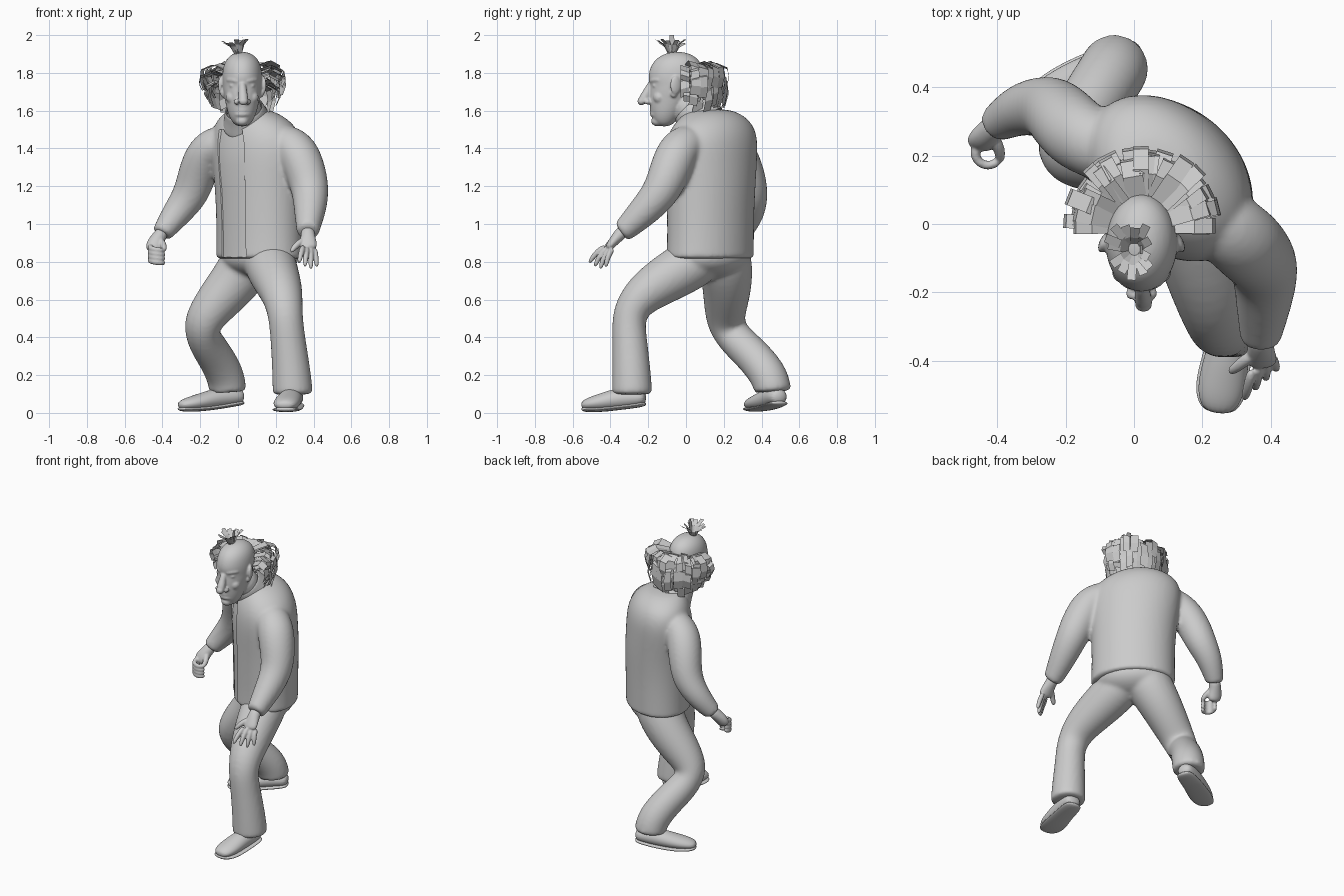
import bpy, bmesh, math, random
from mathutils import Vector as V, Matrix

if "Cube" in bpy.data.objects:
    bpy.data.objects.remove(bpy.data.objects["Cube"])
random.seed(4)
X, Y, Z = V((1, 0, 0)), V((0, 1, 0)), V((0, 0, 1))

grey = bpy.data.materials.new("plain_grey")
grey.use_nodes = True
grey.diffuse_color = (0.6, 0.6, 0.6, 1)
grey.node_tree.nodes["Principled BSDF"].inputs["Base Color"].default_value = grey.diffuse_color


def finish(name, bm, smooth=True, subdiv=2, thick=0, fuse=0, relax=5):
    """Make an object; fuse melts its overlapping pieces into one skin of that voxel size."""
    bmesh.ops.recalc_face_normals(bm, faces=bm.faces)
    mesh = bpy.data.meshes.new(name)
    bm.to_mesh(mesh)
    bm.free()
    for p in mesh.polygons:
        p.use_smooth = smooth
    mesh.materials.append(grey)
    ob = bpy.data.objects.new(name, mesh)
    bpy.context.collection.objects.link(ob)
    if thick:
        ob.modifiers.new("Thickness", 'SOLIDIFY').thickness = thick
    if subdiv:
        m = ob.modifiers.new("Subdivide", 'SUBSURF')
        m.levels = m.render_levels = subdiv
    if fuse:
        m = ob.modifiers.new("Fuse", 'REMESH')
        m.mode, m.voxel_size, m.use_smooth_shade = 'VOXEL', fuse, True
        m = ob.modifiers.new("Relax", 'SMOOTH')
        m.factor, m.iterations = .5, relax
    return ob


def skin(rings, bm, caps=True):
    """Join rings of points into a surface."""
    n = len(rings[0])
    rows = [[bm.verts.new(p) for p in ring] for ring in rings]
    for lo, hi in zip(rows, rows[1:]):
        for i in range(n):
            j = (i + 1) % n
            bm.faces.new((lo[i], lo[j], hi[j], hi[i]))
    if caps:
        bm.faces.new(rows[0])
        bm.faces.new(rows[-1])
    return bm


def ellipse(c, u, v, n=16):
    return [c + 1.03 * (u * math.cos(math.tau * i / n) + v * math.sin(math.tau * i / n)) for i in range(n)]


def tube(pts, ref=X, n=16, bm=None, caps=True):
    """Tube along a path of (x, y, z, radius[, second radius])."""
    P = [V(p[:3]) for p in pts]
    rings = []
    for i, p in enumerate(pts):
        t = (P[min(i + 1, len(P) - 1)] - P[max(i - 1, 0)]).normalized()
        u = t.cross(ref).normalized()
        rings.append(ellipse(P[i], u * p[3], u.cross(t) * p[-1], n))
    return skin(rings, bm or bmesh.new(), caps)


def ball(bm, loc, size, yaw=0):
    verts = bmesh.ops.create_uvsphere(bm, u_segments=16, v_segments=10, radius=1)["verts"]
    m = Matrix.Translation(loc) @ Matrix.Rotation(yaw, 4, 'Z') @ Matrix.Diagonal((*size, 1))
    bmesh.ops.transform(bm, matrix=m, verts=verts)


# Jacket: torso turned towards the right, fused with both sleeves
YAW = math.radians(-45)
left, back = V((math.cos(YAW), math.sin(YAW), 0)), V((-math.sin(YAW), math.cos(YAW), 0))
TORSO = [(.815, .115, .128, .258, .198), (.82, .115, .128, .258, .198), (.92, .115, .13, .255, .198),
         (1.05, .115, .13, .255, .20), (1.2, .113, .132, .262, .203), (1.34, .105, .132, .277, .203),
         (1.45, .10, .137, .28, .197), (1.53, .085, .145, .24, .172), (1.58, .072, .142, .17, .138),
         (1.61, .055, .13, .10, .09)]
bm = skin([ellipse(V((x, y, z)), left * a, back * b) for z, x, y, a, b in TORSO], bmesh.new())
tube([(.21, .04, 1.42, .10), (.27, -.005, 1.42, .11), (.315, -.045, 1.385, .113), (.362, -.09, 1.27, .108),
      (.387, -.135, 1.16, .097), (.38, -.23, 1.06, .082), (.37, -.33, .965, .06),
      (.37, -.345, .955, .057)], bm=bm)
tube([(-.04, .2, 1.42, .10), (-.12, .235, 1.42, .105), (-.17, .265, 1.38, .106), (-.215, .315, 1.27, .102),
      (-.25, .345, 1.15, .094), (-.33, .34, 1.05, .077), (-.40, .295, .955, .055),
      (-.405, .29, .945, .052)], bm=bm)
jacket = finish("jacket", bm, fuse=.012)

# Recess down the front where the jacket hangs open over the shirt
rings = []
for z, x, y, a, b in TORSO[:8]:
    arc = [math.radians(d) for d in range(247, 290, 7)]
    rings.append([V((x, y, z - .03)) + (left * a * math.cos(t) + back * b * math.sin(t)) * k
                  for k, ts in ((.965, arc), (1.25, arc[::-1])) for t in ts])
opening = finish("opening_cutter", skin(rings, bmesh.new()), subdiv=0)
opening.hide_render = opening.hide_viewport = True
cut = jacket.modifiers.new("Opening", 'BOOLEAN')
cut.operation, cut.solver, cut.object = 'DIFFERENCE', 'EXACT', opening
jacket.modifiers.new("Crisp edges", 'EDGE_SPLIT').split_angle = math.radians(45)

finish("collar", tube([(.05, .09, 1.53, .135), (.04, .05, 1.58, .112), (.03, .02, 1.615, .102)], caps=False),
       thick=.01)

# Trousers: hips fused with both legs
bm = tube([(.16, .10, .87, .12), (.16, .07, .81, .14), (.195, -.08, .725, .13), (.235, -.23, .63, .11),
           (.25, -.305, .53, .09), (.262, -.30, .41, .09), (.28, -.29, .25, .099),
           (.29, -.285, .11, .106), (.29, -.285, .095, .104)])
tube([(.08, .19, .87, .13), (.065, .205, .81, .145), (-.02, .22, .69, .132), (-.125, .21, .57, .115),
      (-.195, .21, .47, .10), (-.185, .255, .395, .093), (-.12, .36, .30, .096),
      (-.065, .44, .20, .10), (-.055, .46, .125, .098), (-.055, .46, .11, .096)], bm=bm)
ball(bm, (.115, .135, .825), (.24, .185, .115), YAW)
finish("trousers", bm, fuse=.012)

# Shoes, each an upper with a flat sole
SHOES = {
    "left": [(.297, -.21, .08, .045, .035), (.29, -.26, .08, .058, .048), (.28, -.35, .078, .06, .058),
             (.262, -.44, .058, .07, .047), (.25, -.51, .047, .066, .036), (.245, -.555, .038, .038, .02)],
    "right": [(.03, .50, .085, .04, .035), (-.02, .48, .088, .055, .048), (-.10, .45, .08, .058, .055),
              (-.19, .40, .06, .066, .045), (-.26, .36, .048, .06, .035), (-.315, .335, .04, .035, .02)]}
for side, pts in SHOES.items():
    finish(side + "_shoe", tube(pts, Z))
    finish(side + "_sole", tube([(x, y, max(z - h * .85, .012), w * 1.1, .013) for x, y, z, w, h in pts], Z))

# Left hand, reaching forward with spread fingers
bm = tube([(.37, -.32, .975, .036), (.37, -.36, .935, .032, .037), (.372, -.39, .90, .024, .046),
           (.375, -.415, .865, .02, .043)])
for i in range(4):
    base = V((.345 + .02 * i, -.425 + .013 * i, .885 - .004 * i))
    tip = V((.322 + .032 * i, -.515 + .03 * i, (.79, .77, .757, .768)[i]))
    mid = base.lerp(tip, .5) + V((0, -.01, .008))
    tube([(*base, .017), (*mid, .016), (*tip, .012)], n=8, bm=bm)
tube([(.35, -.38, .92, .021), (.305, -.415, .885, .018), (.278, -.435, .85, .013)], n=8, bm=bm)
finish("left_hand", bm, fuse=.005, relax=3)

# Right hand, loosely curled
bm = tube([(-.395, .30, .965, .035), (-.42, .275, .93, .036), (-.44, .25, .895, .034, .046),
           (-.452, .23, .85, .027, .042)])
for i in range(4):
    z = .885 - .022 * i
    tube([(-.455, .24, z, .017), (-.47, .20, z - .012, .017), (-.445, .17, z - .02, .016),
          (-.405, .172, z - .025, .015), (-.388, .2, z - .025, .012)], Z, 8, bm)
tube([(-.415, .26, .92, .021), (-.39, .215, .885, .018), (-.392, .18, .855, .014)], n=8, bm=bm)
finish("right_hand", bm, fuse=.005, relax=3)

# Head with neck, face and ears fused together
HX = .022
HEAD = [(1.515, -.115, .032, .03), (1.55, -.112, .06, .066), (1.60, -.098, .079, .09),
        (1.66, -.08, .091, .115), (1.705, -.068, .10, .124), (1.735, -.062, .102, .126),
        (1.775, -.055, .106, .147), (1.84, -.05, .10, .136), (1.885, -.047, .075, .102),
        (1.912, -.045, .03, .038)]
bm = skin([ellipse(V((HX, y, z)), X * a, Y * b) for z, y, a, b in HEAD], bmesh.new())
tube([(.05, .1, 1.5, .105), (.035, .03, 1.59, .09), (.022, -.03, 1.68, .09)], bm=bm)
tube([(HX, -.18, 1.755, .018), (HX + .003, -.203, 1.70, .022), (HX + .006, -.228, 1.66, .028),
      (HX + .006, -.222, 1.635, .02)], bm=bm)
ball(bm, (HX + .006, -.236, 1.65), (.026, .022, .022))
ball(bm, (HX, -.15, 1.545), (.036, .036, .028))
for z in (1.605, 1.583):
    tube([(HX - .046, -.16, z - .004, .009), (HX, -.19, z, .015), (HX + .046, -.16, z - .004, .009)], Z, 8, bm)
for s in (1, -1):
    tube([(HX + s * .014, -.188, 1.752, .012), (HX + s * .05, -.175, 1.764, .014),
          (HX + s * .085, -.135, 1.762, .01)], Z, 8, bm)
    ball(bm, (HX + s * .045, -.163, 1.732), (.024, .016, .011))
    ball(bm, (HX + s * .03, -.202, 1.647), (.016, .02, .015))
    ball(bm, (HX + s * .052, -.14, 1.67), (.036, .035, .035))
    ball(bm, (HX + s * .11, -.055, 1.735), (.014, .032, .05), s * .4)
    ball(bm, (HX + s * .102, -.065, 1.69), (.012, .018, .022))
finish("head", bm, fuse=.006, relax=3)


def strip(bm, path, across, width):
    """Flat lock of hair along a path."""
    rows = [[bm.verts.new(p + across * width * s) for s in (-.5, .5)] for p in path]
    for a, b in zip(rows, rows[1:]):
        bm.faces.new((a[0], a[1], b[1], b[0]))


# Side and back hair: tiers of drooping locks, shorter towards the face
bm = bmesh.new()
for root_z, reach, drop in ((1.82, .21, .12), (1.775, .205, .13), (1.72, .175, .13)):
    for i in range(22):
        a = math.radians(2 + 176 * i / 21 + random.uniform(-4, 4))
        out = V((math.cos(a), math.sin(a), 0))
        across = V((-out.y, out.x, random.uniform(-.4, .4))).normalized()
        r = reach + random.uniform(-.02, .025)
        z = root_z + random.uniform(-.015, .015)
        d = (drop + random.uniform(-.03, .03)) * (.55 + .45 * max(out.y, 0))
        c = V((HX, -.005, 0))
        steps = ((.085, z), (.6 * r + .03, z + .025), (r, z), (r + .008, z - .5 * d), (r - .01, z - d))
        strip(bm, [c + out * q + Z * h for q, h in steps], across, random.uniform(.04, .06))
finish("side_hair", bm, smooth=False, subdiv=0)

# Tuft on the crown
bm = bmesh.new()
for i in range(14):
    a = math.tau * i / 14 + random.uniform(-.2, .2)
    out = V((math.cos(a), math.sin(a), 0))
    lean = random.uniform(.03, .08) if i else .01
    tall = random.uniform(.05, .08) if i else .1
    foot = V((0, -.075, 1.9)) + out * .015
    path = [foot, foot + out * lean * .4 + Z * tall * .65, foot + out * lean + Z * tall]
    strip(bm, path, V((-out.y, out.x, 0)), .026)
finish("crown_tuft", bm, smooth=False, subdiv=0)
